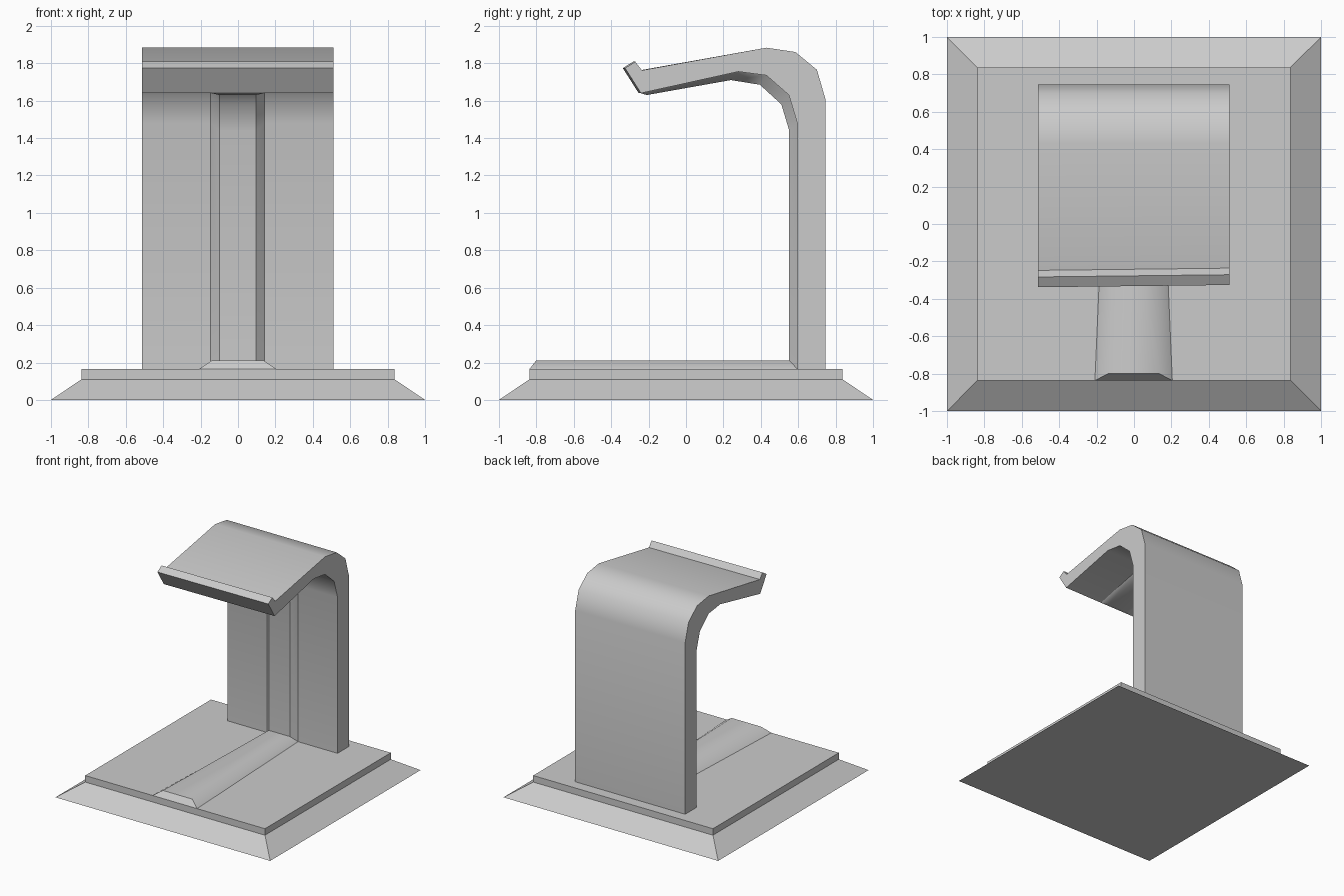
import bpy, bmesh, math

if "Cube" in bpy.data.objects:
    bpy.data.objects.remove(bpy.data.objects["Cube"])


def loft(name, rings, smooth=False):
    """Skin a list of equal-length closed rings and cap both ends."""
    bm = bmesh.new()
    rows = [[bm.verts.new(p) for p in ring] for ring in rings]
    n = len(rows[0])
    for a, b in zip(rows, rows[1:]):
        for i in range(n):
            j = (i + 1) % n
            bm.faces.new((a[i], a[j], b[j], b[i]))
    bm.faces.new(rows[0])
    bm.faces.new(rows[-1])
    bmesh.ops.recalc_face_normals(bm, faces=bm.faces)
    mesh = bpy.data.meshes.new(name)
    bm.to_mesh(mesh)
    bm.free()
    obj = bpy.data.objects.new(name, mesh)
    bpy.context.collection.objects.link(obj)
    if smooth:
        bpy.ops.object.select_all(action='DESELECT')
        obj.select_set(True)
        bpy.context.view_layer.objects.active = obj
        bpy.ops.object.shade_smooth_by_angle(angle=math.radians(40))
    return obj


def square(half, z):
    return [(-half, -half, z), (half, -half, z), (half, half, z), (-half, half, z)]


# Base plate with flared skirt
loft("base", [square(1.0, 0), square(0.837, 0.11), square(0.837, 0.165)])

# Bent stand: side profile (y, z) swept across x, front lip slightly skewed
outer = [(0.745, 0.165), (0.745, 1.61), (0.70, 1.765), (0.585, 1.86), (0.43, 1.883)]
lip = [(-0.242, 1.762), (-0.277, 1.808), (-0.332, 1.774), (-0.247, 1.64)]
inner = [(0.28, 1.755), (0.43, 1.735), (0.55, 1.63), (0.595, 1.48), (0.595, 0.165)]


def stand_ring(x, skew):
    pts = outer + [(y + skew, z) for y, z in lip] + inner
    return [(x, y, z) for y, z in pts]


loft("stand", [stand_ring(-0.514, -0.006), stand_ring(0.51, 0.006)], smooth=True)

# Chamfered rib along the base, up the column and under the shelf
# (foot y, foot z, crest y, crest z, foot half width, crest half width)
stations = [
    (-0.837, 0.165, -0.80, 0.212, 0.207, 0.137),
    (0.595, 0.165, 0.552, 0.212, 0.145, 0.098),
    (0.595, 1.48, 0.552, 1.44, 0.145, 0.098),
    (0.55, 1.63, 0.51, 1.58, 0.145, 0.098),
    (0.43, 1.735, 0.395, 1.685, 0.145, 0.098),
    (0.28, 1.755, 0.24, 1.71, 0.145, 0.098),
    (-0.245, 1.641, -0.21, 1.63, 0.145, 0.098),
]
loft("rib", [[(-wf - 0.002, fy, fz), (wf - 0.002, fy, fz),
              (wc - 0.002, cy, cz), (-wc - 0.002, cy, cz)]
             for fy, fz, cy, cz, wf, wc in stations], smooth=True)
